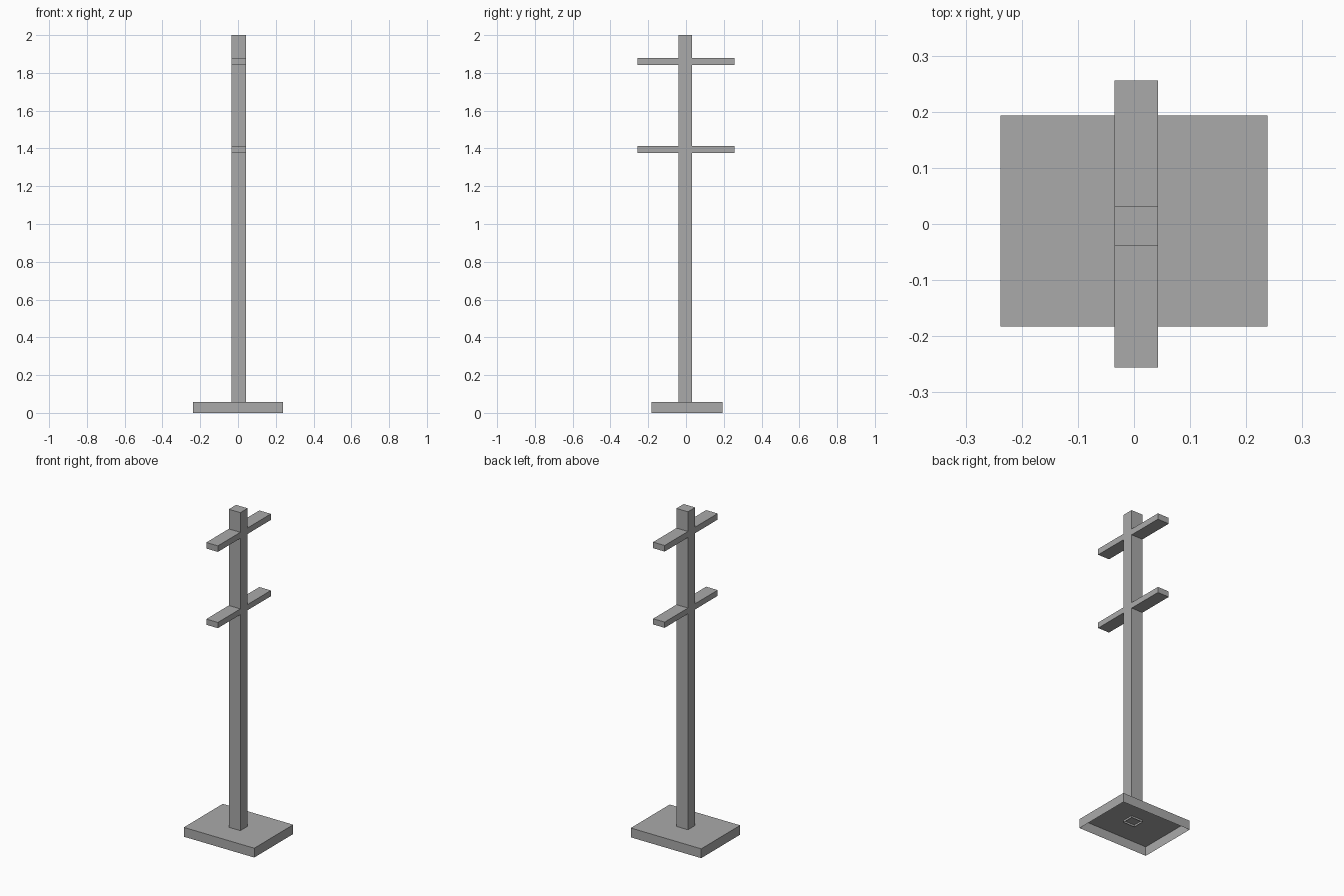
import bpy, bmesh
from mathutils import Vector

cube = bpy.data.objects.get("Cube")
if cube:
    bpy.data.objects.remove(cube, do_unlink=True)

grey = bpy.data.materials.new("plain_grey")
grey.use_nodes = True
colour = (0.4, 0.4, 0.4, 1)
grey.diffuse_color = colour
grey.node_tree.nodes["Principled BSDF"].inputs["Base Color"].default_value = colour


def extrude_open(name, outline, offset):
    """Extrude an outline into a solid, leaving its underside open."""
    bm = bmesh.new()
    face = bm.faces.new([bm.verts.new(p) for p in outline])
    result = bmesh.ops.extrude_face_region(bm, geom=[face], use_keep_orig=True)
    moved = [v for v in result["geom"] if isinstance(v, bmesh.types.BMVert)]
    bmesh.ops.translate(bm, verts=moved, vec=Vector(offset))
    bmesh.ops.recalc_face_normals(bm, faces=bm.faces[:])
    floor = min(v.co.z for v in bm.verts)
    under = [f for f in bm.faces if all(v.co.z < floor + 0.001 for v in f.verts)]
    bmesh.ops.delete(bm, geom=under, context="FACES")
    mesh = bpy.data.meshes.new(name)
    bm.to_mesh(mesh)
    bm.free()
    mesh.materials.append(grey)
    obj = bpy.data.objects.new(name, mesh)
    bpy.context.collection.objects.link(obj)


# Base plate, hollow underneath
left, right, front, back = -0.238, 0.238, -0.183, 0.193
extrude_open("base", [(left, front, 0), (right, front, 0),
                      (right, back, 0), (left, back, 0)], (0, 0, 0.057))

# Post with two pairs of flush arms, one continuous side profile
post_front, post_back, arm_front, arm_back = -0.039, 0.031, -0.256, 0.256
arms = [(1.377, 1.412), (1.843, 1.88)]
bottom, top = 0.045, 2.0


def side(post_y, arm_y):
    points = [(post_y, bottom)]
    for low, high in arms:
        points += [(post_y, low), (arm_y, low), (arm_y, high), (post_y, high)]
    return points + [(post_y, top)]


profile = side(post_back, arm_back) + side(post_front, arm_front)[::-1]
extrude_open("post_and_arms", [(-0.035, y, z) for y, z in profile], (0.078, 0, 0))
